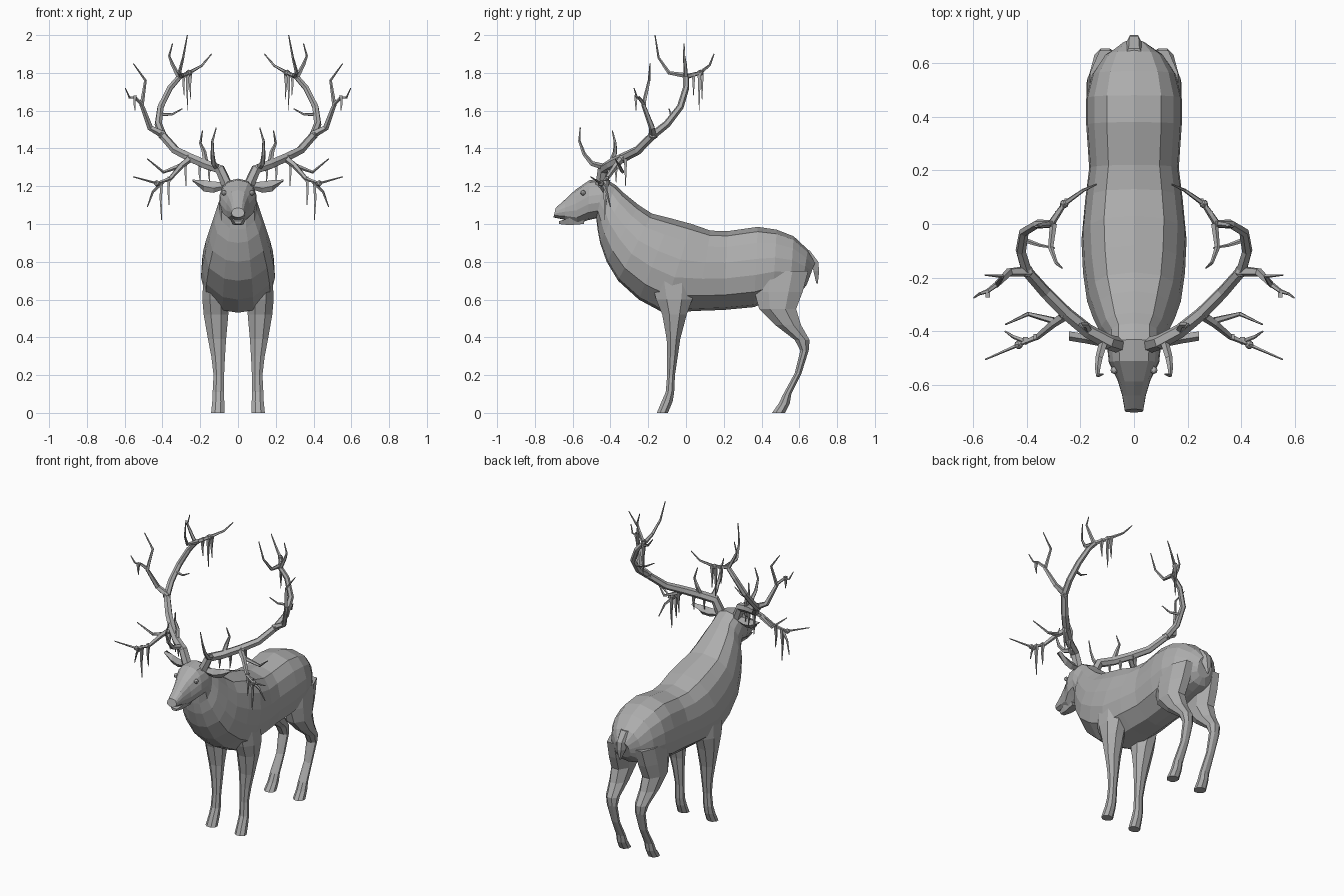
import bpy, bmesh, math
from mathutils import Vector

grey = bpy.data.materials.new("grey_hide")
grey.diffuse_color = (0.42, 0.42, 0.42, 1)


def finish(name, bm, mirror=False):
    bmesh.ops.recalc_face_normals(bm, faces=bm.faces)
    me = bpy.data.meshes.new(name)
    bm.to_mesh(me)
    bm.free()
    me.materials.append(grey)
    ob = bpy.data.objects.new(name, me)
    bpy.context.collection.objects.link(ob)
    if mirror:
        ob.modifiers.new("mirror", 'MIRROR').use_mirror_merge = False
    return ob


def loft(bm, rings):
    """Skin a list of equal-length rings and cap both ends."""
    vs = [[bm.verts.new(p) for p in r] for r in rings]
    n = len(vs[0])
    for a, b in zip(vs, vs[1:]):
        for i in range(n):
            j = (i + 1) % n
            bm.faces.new((a[i], a[j], b[j], b[i]))
    bm.faces.new(vs[0])
    bm.faces.new(vs[-1][::-1])


def tube(bm, pts, r0, r1, sides=5):
    """Tapered tube along a path."""
    pts = [Vector(p) for p in pts]
    rings = []
    last = len(pts) - 1
    up = None
    for i, p in enumerate(pts):
        d = (pts[min(i + 1, last)] - pts[max(i - 1, 0)]).normalized()
        if up is None:
            up = d.orthogonal()
        up = (up - d * up.dot(d)).normalized()
        side = d.cross(up)
        r = r0 + (r1 - r0) * i / last
        rings.append([p + r * (up * math.cos(a) + side * math.sin(a))
                      for a in (2 * math.pi * k / sides for k in range(sides))])
    loft(bm, rings)


# Cross-section of trunk: (height fraction, width fraction)
SECTION = [(0.03, .42), (.19, .88), (.4, 1), (.6, .97), (.8, .83), (.94, .57)]


def trunk_ring(ty, tz, by, bz, w):
    top, bot = Vector((0, ty, tz)), Vector((0, by, bz))
    half = [(bot.lerp(top, t), w * f) for t, f in SECTION]
    right = [p + Vector((x, 0, 0)) for p, x in half]
    left = [p - Vector((x, 0, 0)) for p, x in reversed(half)]
    return [bot] + right + [top] + left


# Body, neck and head in one skin: top y, z, bottom y, z, half width
bm = bmesh.new()
loft(bm, [trunk_ring(*r) for r in (
    (-.69, 1.085, -.702, 1.035, .034),
    (-.64, 1.13, -.64, 1.022, .044),
    (-.587, 1.18, -.575, 1.0, .062),
    (-.51, 1.233, -.52, 1.02, .094),
    (-.43, 1.24, -.475, 1.03, .1),
    (-.37, 1.205, -.468, .97, .1),
    (-.33, 1.165, -.455, .9, .125),
    (-.25, 1.10, -.42, .8, .152),
    (-.18, 1.055, -.36, .7, .175),
    (-.08, 1.03, -.25, .6, .19),
    (.03, 1.0, -.12, .53, .196),
    (.13, .965, .06, .54, .182),
    (.22, .962, .2, .545, .167),
    (.38, .985, .36, .56, .178),
    (.48, .97, .46, .6, .178),
    (.57, .935, .55, .62, .155),
    (.645, .865, .61, .64, .11),
    (.685, .80, .64, .68, .05))])
finish("body_and_head", bm)

# Lower jaw
bm = bmesh.new()
loft(bm, [[(-w, y, z1), (w, y, z1), (w * .6, y, z0), (-w * .6, y, z0)] for y, z0, z1, w in (
    (-.672, 1.0, 1.015, .022), (-.62, .994, 1.03, .034), (-.54, 1.0, 1.05, .05))])
finish("jaw", bm)

# Tail
bm = bmesh.new()
loft(bm, [[(-w, y0, z), (w, y0, z), (w * .5, y1, z), (-w * .5, y1, z)] for z, y0, y1, w in (
    (.86, .62, .655, .04), (.80, .665, .70, .034), (.75, .675, .705, .03), (.685, .69, .698, .006))])
finish("tail", bm)


# Legs: z, front y, back y, inner x, outer x
def leg(name, rows):
    bm = bmesh.new()
    rings = []
    for z, yf, yb, xi, xo in rows:
        c, a, b = Vector(((xi + xo) / 2, (yf + yb) / 2, z)), (xo - xi) / 2, (yb - yf) / 2
        rings.append([c + Vector((a * 1.06 * math.cos(t), b * 1.06 * math.sin(t), 0))
                      for t in (math.pi * (k + .5) / 4 for k in range(8))])
    loft(bm, rings)
    finish(name, bm, True)


leg("front_legs", (
    (.72, -.19, .05, .06, .185), (.6, -.16, .035, .05, .19), (.52, -.127, .005, .05, .183),
    (.39, -.103, -.03, .062, .16), (.3, -.1, -.043, .068, .142), (.2, -.1, -.058, .073, .13),
    (.11, -.108, -.062, .073, .135), (.06, -.13, -.07, .072, .137), (0, -.155, -.095, .07, .143)))
leg("hind_legs", (
    (.75, .36, .65, .04, .165), (.64, .36, .62, .04, .175), (.55, .385, .585, .05, .178),
    (.466, .47, .61, .058, .165), (.386, .575, .655, .065, .148), (.33, .605, .65, .07, .137),
    (.21, .575, .612, .075, .128), (.1, .515, .558, .073, .134), (.05, .49, .55, .072, .137),
    (0, .455, .525, .07, .143)))

# Ears: flattened leaf shapes
bm = bmesh.new()
loft(bm, [[(x, y - .015, zm), (x, y, z1), (x, y + .02, zm), (x, y, z0)] for x, y, z0, zm, z1 in (
    (.07, -.45, 1.185, 1.2, 1.22), (.13, -.44, 1.165, 1.19, 1.225),
    (.18, -.43, 1.172, 1.2, 1.232), (.242, -.42, 1.228, 1.231, 1.235))])
finish("ears", bm, True)

# Eyes
bm = bmesh.new()
bmesh.ops.create_uvsphere(bm, u_segments=8, v_segments=6, radius=.014)
bmesh.ops.translate(bm, verts=bm.verts, vec=(.074, -.545, 1.165))
finish("eyes", bm, True)

# Antler main beam
bm = bmesh.new()
tube(bm, [(.06, -.45, 1.21), (.095, -.44, 1.29), (.17, -.4, 1.315), (.25, -.335, 1.35),
          (.33, -.255, 1.39), (.40, -.175, 1.47), (.422, -.10, 1.53), (.41, -.03, 1.62),
          (.36, 0, 1.72), (.30, 0, 1.79)], .03, .015, 6)
finish("antler_beams", bm, True)

# Antler tines: start radius, path
bm = bmesh.new()
for r, path in (
    # crown
    (.014, [(.31, 0, 1.78), (.26, .075, 1.80), (.19, .125, 1.84), (.14, .148, 1.90)]),
    (.014, [(.30, 0, 1.785), (.31, -.09, 1.80), (.29, -.145, 1.88), (.268, -.164, 2.0)]),
    (.013, [(.31, 0, 1.77), (.35, -.005, 1.85), (.365, -.01, 1.89), (.347, -.01, 1.955)]),
    # outer middle branch
    (.021, [(.39, -.175, 1.47), (.465, -.18, 1.51), (.51, -.225, 1.63), (.49, -.195, 1.76), (.555, -.19, 1.85)]),
    (.011, [(.505, -.22, 1.63), (.545, -.25, 1.67), (.575, -.26, 1.67), (.597, -.275, 1.72)]),
    (.010, [(.41, -.06, 1.58), (.35, -.08, 1.58), (.295, -.09, 1.61)]),
    # lower forward branch
    (.02, [(.25, -.335, 1.35), (.30, -.37, 1.31), (.36, -.42, 1.24), (.43, -.45, 1.215), (.555, -.505, 1.25)]),
    (.014, [(.30, -.36, 1.31), (.395, -.335, 1.275), (.48, -.375, 1.345)]),
    (.011, [(.40, -.44, 1.22), (.45, -.42, 1.17), (.48, -.4, 1.09)]),
    # brow tines
    (.018, [(.11, -.43, 1.30), (.13, -.50, 1.32), (.135, -.54, 1.37), (.135, -.565, 1.44), (.115, -.56, 1.51)]),
    (.017, [(.17, -.40, 1.31), (.18, -.375, 1.38), (.20, -.375, 1.43), (.188, -.39, 1.495)]),
):
    tube(bm, path, r, .003)
finish("antler_tines", bm, True)

# Hanging spikes: x, y, top z, bottom z
bm = bmesh.new()
for x, y, z1, z0 in ((.265, .07, 1.81, 1.6), (.285, .04, 1.80, 1.68), (.25, .085, 1.81, 1.66),
                     (.405, -.43, 1.23, 1.02), (.365, -.42, 1.25, 1.10), (.545, -.265, 1.68, 1.6),
                     (.20, -.37, 1.32, 1.22), (.275, -.32, 1.36, 1.2), (.15, -.41, 1.31, 1.22)):
    tube(bm, [(x, y, z1), (x + .004, y, (z1 + z0) / 2), (x, y, z0)], .013, .002, 4)
finish("antler_hanging_spikes", bm, True)

# Antler knots
bm = bmesh.new()
for p in ((.40, -.175, 1.47), (.26, -.33, 1.35), (.43, -.45, 1.215), (.26, .075, 1.80)):
    v = bmesh.ops.create_icosphere(bm, subdivisions=1, radius=.027 if p[2] > 1.3 and p[1] < 0 else .018)["verts"]
    bmesh.ops.translate(bm, verts=v, vec=p)
finish("antler_knots", bm, True)
